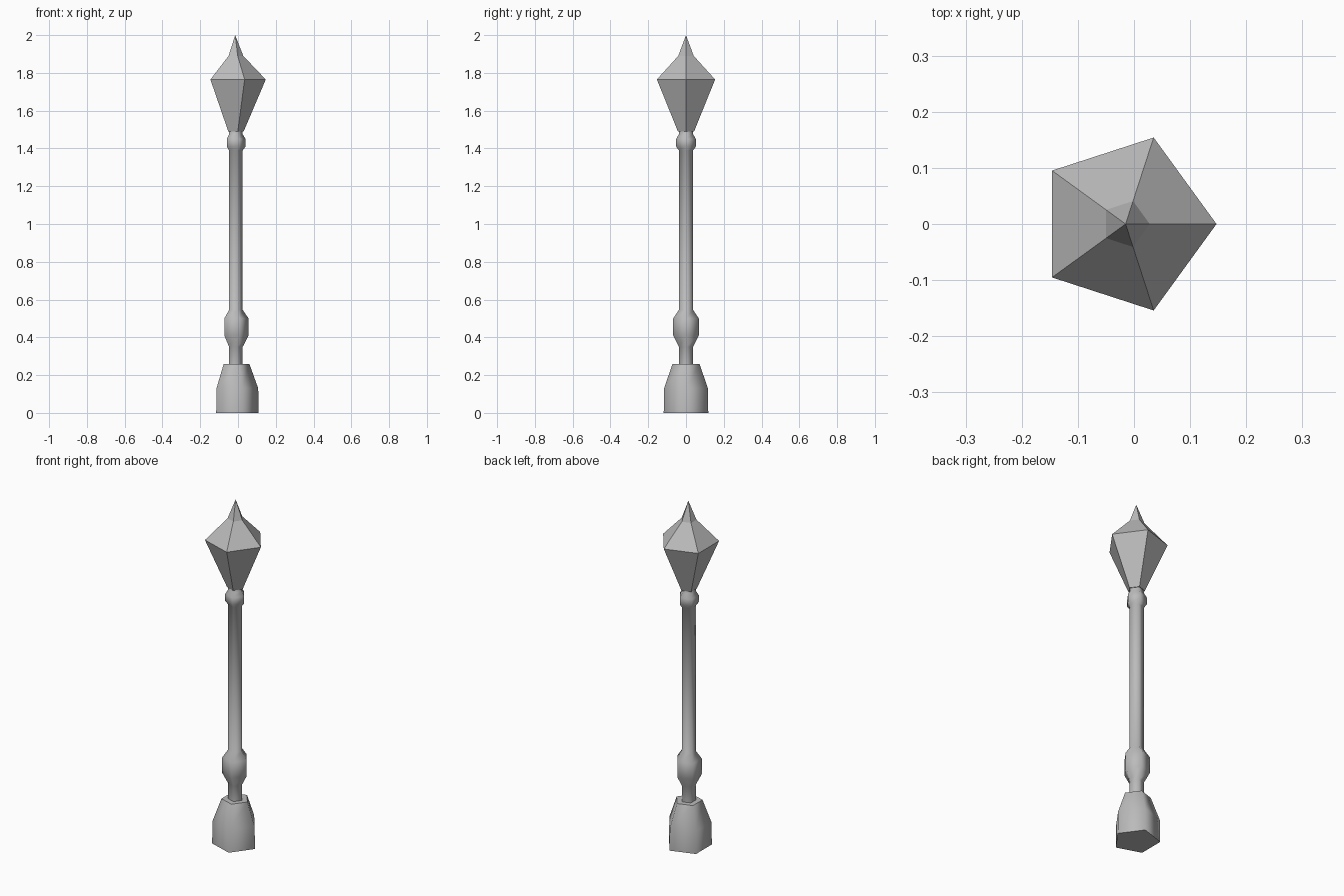
import bpy
import bmesh
from math import cos, sin, tau

if "Cube" in bpy.data.objects:
    bpy.data.objects.remove(bpy.data.objects["Cube"], do_unlink=True)

SIDES = 5
AXIS_X = -0.015  # a pentagon is not symmetric in x, so its axis sits off centre

grey = bpy.data.materials.new("grey metal")
grey.use_nodes = True
colour = (0.5, 0.5, 0.5, 1)
grey.diffuse_color = colour
grey.node_tree.nodes["Principled BSDF"].inputs["Base Color"].default_value = colour


def lathe(name, profile, smooth):
    """Stack five-sided rings of (radius, height); radius 0 closes to a tip."""
    bm = bmesh.new()
    rings = []
    for r, z in profile:
        count = SIDES if r else 1
        rings.append([bm.verts.new((r * cos(tau * i / SIDES), r * sin(tau * i / SIDES), z))
                      for i in range(count)])
    for low, high in zip(rings, rings[1:]):
        for i in range(SIDES):
            j = (i + 1) % SIDES
            if len(high) == 1:
                face = bm.faces.new((low[i], low[j], high[0]))
            else:
                face = bm.faces.new((low[i], low[j], high[j], high[i]))
            face.smooth = smooth
    # Flat end caps with crisp rims
    for ring in (rings[0][::-1], rings[-1]):
        if len(ring) > 1:
            cap = bm.faces.new(ring)
            for edge in cap.edges:
                edge.smooth = False
    bmesh.ops.recalc_face_normals(bm, faces=bm.faces)
    mesh = bpy.data.meshes.new(name)
    bm.to_mesh(mesh)
    bm.free()
    mesh.materials.append(grey)
    obj = bpy.data.objects.new(name, mesh)
    obj.location.x = AXIS_X
    bpy.context.collection.objects.link(obj)
    return obj


# Tapered foot
lathe("base", [(0.124, 0), (0.122, 0.13), (0.075, 0.26)], True)

# Post with a lower bulge and an upper collar
lathe("post", [(0.04, 0.25), (0.04, 0.35), (0.071, 0.41), (0.071, 0.5), (0.04, 0.545),
               (0.04, 1.39), (0.055, 1.41), (0.055, 1.45), (0.04, 1.475), (0.04, 1.5)], True)

# Faceted lantern with a pointed roof
lathe("lantern", [(0.045, 1.49), (0.162, 1.765), (0.043, 1.89), (0, 2.0)], False)
